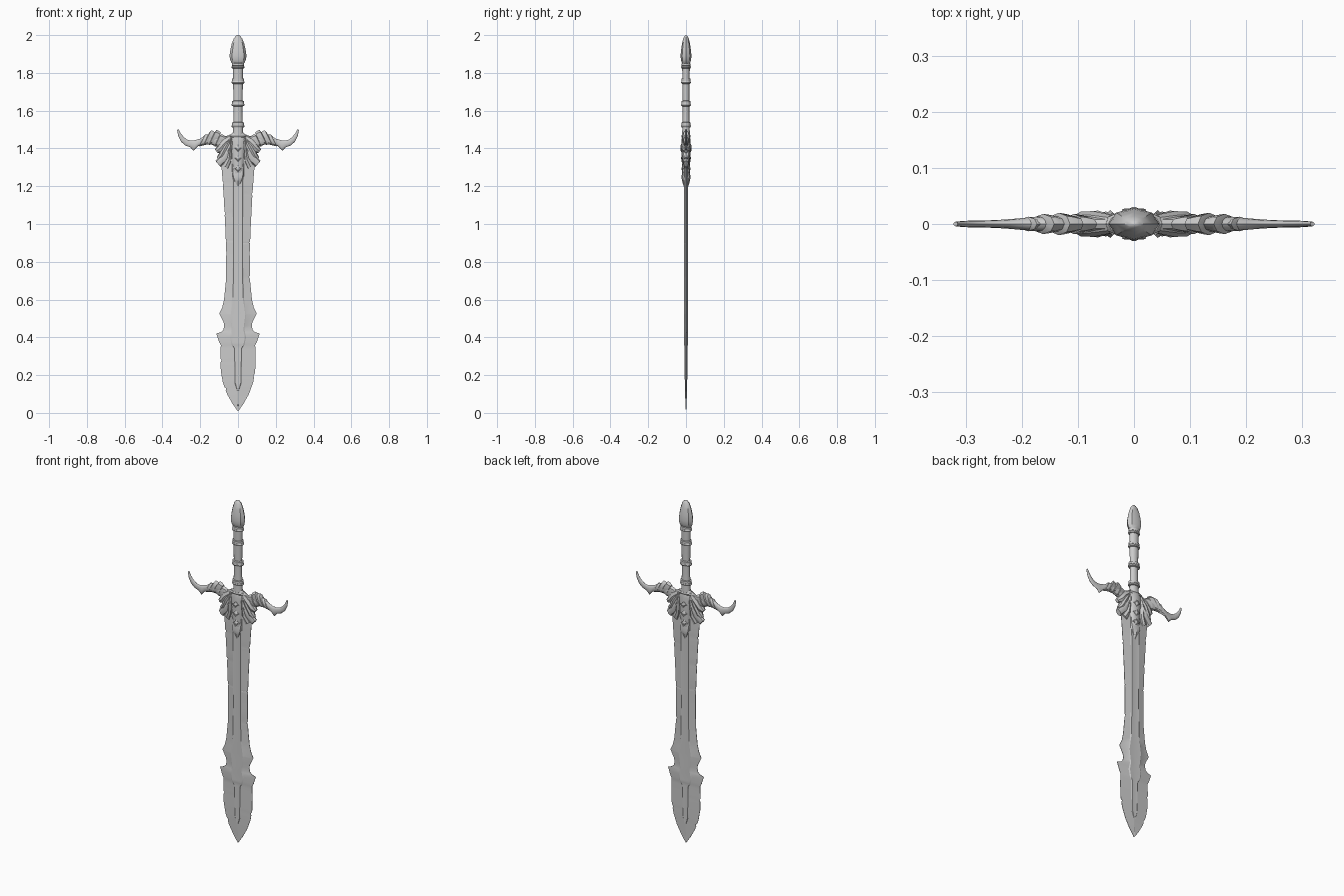
import bpy, math
from mathutils import Vector


def finish(name, verts, faces, mirror=None, angle=35):
    me = bpy.data.meshes.new(name)
    me.from_pydata(verts, [], faces)
    ob = bpy.data.objects.new(name, me)
    bpy.context.collection.objects.link(ob)
    bpy.ops.object.select_all(action='DESELECT')
    ob.select_set(True)
    bpy.context.view_layer.objects.active = ob
    bpy.ops.object.mode_set(mode='EDIT')
    bpy.ops.mesh.select_all(action='SELECT')
    bpy.ops.mesh.normals_make_consistent(inside=False)
    bpy.ops.object.mode_set(mode='OBJECT')
    bpy.ops.object.shade_smooth_by_angle(angle=math.radians(angle))
    if mirror is not None:
        m = ob.modifiers.new("mirror", 'MIRROR')
        m.use_axis = [i == mirror for i in range(3)]
    return ob


def skin(name, rings, **kw):
    n = len(rings[0])
    verts = [p for r in rings for p in r]
    faces = [(i * n + j, i * n + (j + 1) % n, (i + 1) * n + (j + 1) % n, (i + 1) * n + j)
             for i in range(len(rings) - 1) for j in range(n)]
    faces += [tuple(range(n)), tuple(range(len(verts) - n, len(verts)))]
    return finish(name, verts, faces, **kw)


def loft(name, sections, n=12, **kw):
    """Each section: front-view edge points (ax, az), (bx, bz) and half thickness."""
    rings = []
    for ax, az, bx, bz, t in sections:
        c = Vector(((ax + bx) / 2, 0, (az + bz) / 2))
        h = Vector(((ax - bx) / 2, 0, (az - bz) / 2))
        rings.append([c + h * math.cos(k * math.tau / n) + Vector((0, t * math.sin(k * math.tau / n), 0))
                      for k in range(n)])
    return skin(name, rings, **kw)


def lathe(name, profile, flat=0.75, n=16, **kw):
    return skin(name, [[(r * math.cos(k * math.tau / n), flat * r * math.sin(k * math.tau / n), z)
                        for k in range(n)] for r, z in profile], **kw)


def lerp(table, z):
    for (z0, v0), (z1, v1) in zip(table, table[1:]):
        if z <= z1:
            return v0 + (v1 - v0) * (z - z0) / (z1 - z0)
    return table[-1][1]


# Blade: sharpened edges, stepped raised centre band, small nicks
edge = [(0.01, 0.002), (0.05, 0.03), (0.1, 0.058), (0.16, 0.08), (0.22, 0.091), (0.3, 0.093),
        (0.36, 0.091), (0.375, 0.1), (0.42, 0.115), (0.428, 0.09), (0.44, 0.078), (0.46, 0.073),
        (0.48, 0.076), (0.525, 0.099), (0.56, 0.083), (0.6, 0.074), (0.7, 0.064), (0.85, 0.062),
        (1.0, 0.068), (1.15, 0.076), (1.25, 0.083), (1.33, 0.09), (1.38, 0.07)]
band = [(0.01, 0.0005), (0.12, 0.004), (0.16, 0.018), (0.34, 0.022), (0.36, 0.034), (0.4, 0.043),
        (0.44, 0.034), (0.52, 0.046), (0.6, 0.032), (0.8, 0.027), (1.1, 0.028), (1.38, 0.032)]
thick = [(0.01, 0.001), (0.12, 0.006), (0.35, 0.0085), (0.365, 0.0105), (1.38, 0.0115)]
nicks = {1: [0.2, 0.72, 0.9, 1.16], -1: [0.13, 0.28, 0.91, 1.06, 1.22]}
zs = {z for z, _ in edge + band + thick}
for z in nicks[1] + nicks[-1]:
    zs |= {z - 0.012, z, z + 0.006}
rings = []
for z in sorted(zs):
    r, t = lerp(band, z), lerp(thick, z)
    half = {s: lerp(edge, z) - (0.006 if z in nicks[s] else 0) for s in (1, -1)}
    front = [(-half[-1], -0.001), (-r, -t * 0.7), (-r * 0.84, -t), (0, -t * 0.85),
             (r * 0.84, -t), (r, -t * 0.7), (half[1], -0.001)]
    rings.append([(x, y, z) for x, y in front] + [(x, -y, z) for x, y in reversed(front)])
skin("blade", rings, angle=20)

# Grip, raised rings and pommel
lathe("grip", [(0.03, 1.45), (0.026, 1.5), (0.023, 1.6), (0.025, 1.7), (0.027, 1.85)])
for i, z in enumerate((1.525, 1.638, 1.757, 1.838)):
    for j, dz in enumerate((-0.007, 0.006)):
        lathe(f"grip_ring_{i}_{j}", [(0.024, z + dz - 0.009), (0.032, z + dz - 0.006), (0.035 - 0.003 * j, z + dz),
                                     (0.032, z + dz + 0.006), (0.024, z + dz + 0.009)])
lathe("pommel", [(0.026, 1.845), (0.034, 1.852), (0.042, 1.87), (0.045, 1.89), (0.041, 1.92),
                 (0.033, 1.955), (0.022, 1.983), (0.011, 1.996), (0.003, 2.0)], flat=0.64, n=8, angle=40)

# Central guard shield with a lower pointed boss
loft("guard_shield", [(-w, z, w, z, t) for z, w, t in
                      ((1.485, 0.026, 0.016), (1.465, 0.046, 0.021), (1.44, 0.042, 0.024), (1.4, 0.038, 0.026),
                       (1.33, 0.033, 0.021), (1.28, 0.03, 0.02), (1.26, 0.022, 0.02), (1.245, 0.004, 0.018))])
loft("shield_tip", [(-w, z, w, z, t) for z, w, t in
                    ((1.32, 0.042, 0.014), (1.28, 0.038, 0.018), (1.25, 0.035, 0.025),
                     (1.225, 0.022, 0.02), (1.195, 0.002, 0.011))], n=8)
loft("shield_collar", [(-w, z, w, z, t) for z, w, t in
                       ((1.458, 0.046, 0.022), (1.465, 0.053, 0.025), (1.472, 0.046, 0.022))])

# Diamond studs on both faces
for i, (z, y) in enumerate(((1.402, 0.025), (1.349, 0.0215), (1.293, 0.019))):
    prof = ((0.021, y - 0.009), (0.021, y + 0.001), (0.016, y + 0.003), (0.014, y), (0.003, y + 0.005))
    skin(f"diamond_stud_{i}", [[(r * math.cos(k * math.pi / 2), -d, z + r * math.sin(k * math.pi / 2))
                                for k in range(4)] for r, d in prof], mirror=1)

# Overlapping feathers sweeping down beside the shield
loft("feather_low", [(0.04, 1.46, 0.02, 1.42, 0.017), (0.065, 1.42, 0.035, 1.37, 0.022),
                     (0.09, 1.365, 0.058, 1.335, 0.02), (0.119, 1.335, 0.092, 1.302, 0.013),
                     (0.112, 1.325, 0.095, 1.306, 0.006)], n=8, mirror=0)
loft("feather_mid", [(0.05, 1.47, 0.025, 1.44, 0.016), (0.08, 1.425, 0.05, 1.395, 0.024),
                     (0.1, 1.375, 0.076, 1.352, 0.02), (0.113, 1.352, 0.095, 1.338, 0.01)], n=8, mirror=0)
loft("feather_high", [(0.04, 1.475, 0.03, 1.44, 0.015), (0.085, 1.45, 0.06, 1.405, 0.023),
                      (0.105, 1.42, 0.085, 1.38, 0.022), (0.122, 1.395, 0.108, 1.375, 0.01)], n=8, mirror=0)
loft("feather_inner", [(0.046, 1.46, 0.03, 1.45, 0.02), (0.052, 1.4, 0.032, 1.39, 0.025),
                       (0.062, 1.35, 0.034, 1.33, 0.02), (0.085, 1.315, 0.05, 1.29, 0.012)], n=8, mirror=0)

# Guard arms: stem, hooked horn and slanted scale collars
loft("guard_arm", [(0.04, 1.472, 0.05, 1.4, 0.017), (0.09, 1.458, 0.1, 1.405, 0.014),
                   (0.13, 1.48, 0.14, 1.42, 0.015), (0.17, 1.472, 0.18, 1.42, 0.013),
                   (0.2, 1.452, 0.212, 1.412, 0.01), (0.222, 1.445, 0.235, 1.387, 0.008),
                   (0.245, 1.441, 0.252, 1.406, 0.007), (0.266, 1.445, 0.279, 1.416, 0.006),
                   (0.285, 1.458, 0.302, 1.436, 0.006), (0.302, 1.478, 0.317, 1.467, 0.005),
                   (0.314, 1.502, 0.322, 1.498, 0.004)], mirror=0)
for i, (x, z, h, t) in enumerate(((0.1, 1.443, 0.033, 0.018), (0.127, 1.458, 0.04, 0.02),
                                  (0.155, 1.456, 0.04, 0.018), (0.182, 1.443, 0.032, 0.013))):
    # each collar flares outward, then closes on the arm
    loft(f"arm_scale_{i}", [(x + dx - h * k * 0.5, z + h * k, x + dx + h * k * 0.5, z - h * k, t * k)
                            for dx, k in ((-0.024, 0.65), (-0.005, 0.9), (0.007, 1.0), (0.011, 0.7))],
         n=8, mirror=0)
